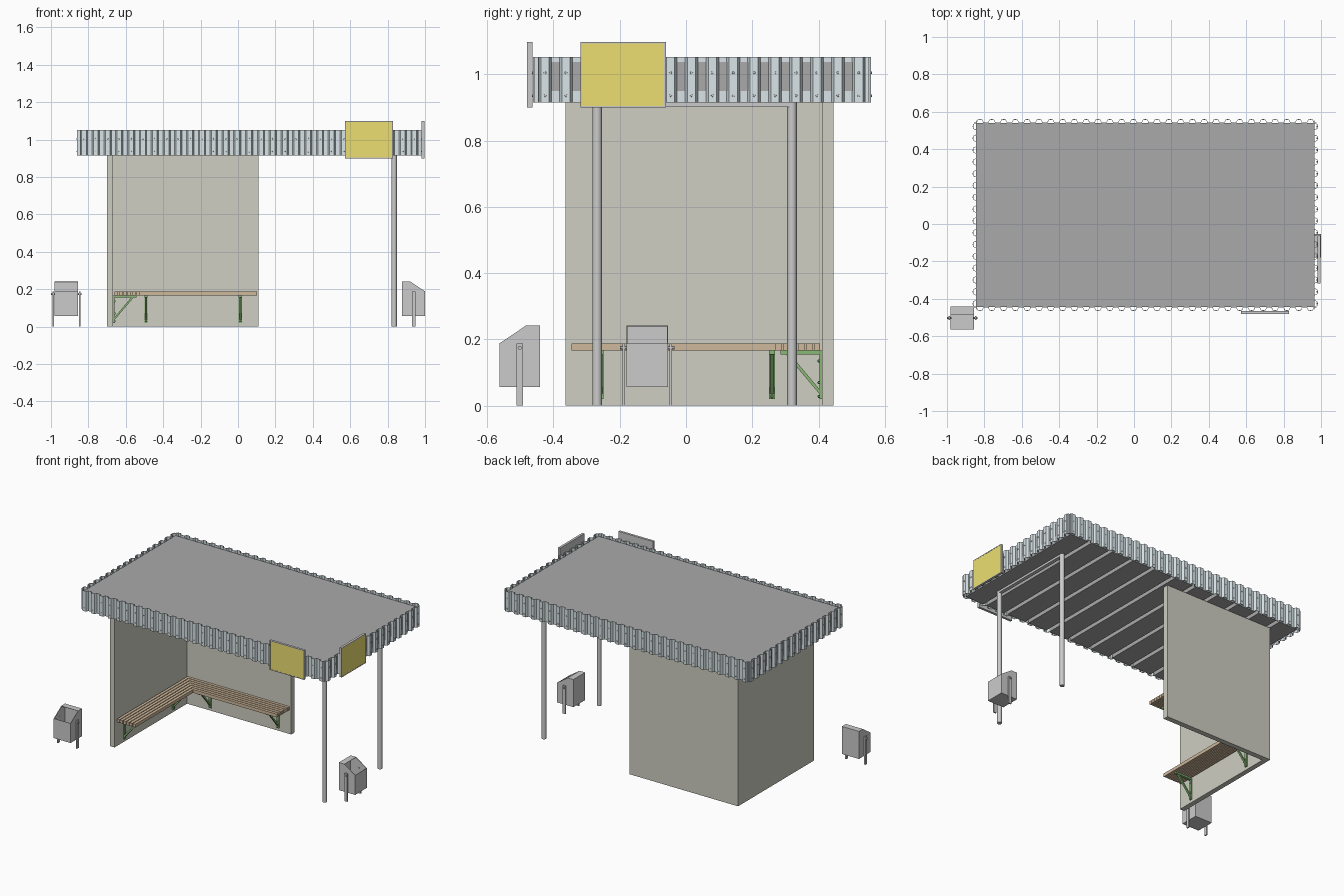
import bpy, bmesh, math
from mathutils import Matrix, Vector

if "Cube" in bpy.data.objects:
    bpy.data.objects.remove(bpy.data.objects["Cube"])


def mat(name, r, g, b):
    m = bpy.data.materials.new(name)
    m.diffuse_color = (r, g, b, 1)
    m.use_nodes = True
    m.node_tree.nodes["Principled BSDF"].inputs["Base Color"].default_value = m.diffuse_color
    return m


WALL = mat("wall_paint", 0.62, 0.62, 0.54)
ROOF = mat("roofing", 0.40, 0.40, 0.40)
SHEET = mat("blue_sheet", 0.70, 0.78, 0.81)
WOOD = mat("wood", 0.62, 0.48, 0.33)
GREEN = mat("green_steel", 0.25, 0.48, 0.18)
YELLOW = mat("yellow", 0.84, 0.74, 0.17)


def finish(bm, name, m=None, mw=Matrix()):
    bmesh.ops.recalc_face_normals(bm, faces=bm.faces[:])
    me = bpy.data.meshes.new(name)
    bm.to_mesh(me)
    bm.free()
    ob = bpy.data.objects.new(name, me)
    ob.matrix_world = mw
    bpy.context.collection.objects.link(ob)
    if m:
        me.materials.append(m)
    return ob


def add_box(bm, lo, hi):
    c = [(a + b) / 2 for a, b in zip(lo, hi)]
    s = [b - a for a, b in zip(lo, hi)]
    bmesh.ops.create_cube(bm, size=1, matrix=Matrix.Translation(c) @ Matrix.Diagonal((*s, 1)))


def boxes(name, items, m=None, mw=Matrix()):
    bm = bmesh.new()
    for lo, hi in items:
        add_box(bm, lo, hi)
    return finish(bm, name, m, mw)


def add_prism(bm, pts, vec):
    f = bm.faces.new([bm.verts.new(p) for p in pts])
    r = bmesh.ops.extrude_face_region(bm, geom=[f])
    bmesh.ops.translate(bm, vec=vec, verts=[v for v in r["geom"] if isinstance(v, bmesh.types.BMVert)])


def place(x, y, deg):
    return Matrix.Translation((x, y, 0)) @ Matrix.Rotation(math.radians(deg), 4, 'Z')


# L-shaped wall
bm = bmesh.new()
add_prism(bm, [(-.70, -.363, 0), (-.667, -.363, 0), (-.667, .41, 0), (.11, .41, 0),
               (.11, .445, 0), (-.70, .445, 0)], (0, 0, .917))
finish(bm, "walls", WALL)

# roof slab with ceiling panels split by narrow dark gaps
boxes("roof_slab", [((-.845, -.445, .95), (.965, .54, 1.037))], ROOF)
n, gap = 11, .026
step = 1.81 / n
boxes("ceiling_panels", [((-.845 + i * step + gap / 2, -.445, .916),
                          (-.845 + (i + 1) * step - gap / 2, .54, .952)) for i in range(n)], ROOF)


# corrugated fascia with rivets in the valleys
def fascia(name, length, count, mw):
    pitch, depth = length / count, .016
    prof = []
    for i in range(count):
        u = -length / 2 + i * pitch
        prof += [(u, depth), (u + .2 * pitch, depth), (u + .32 * pitch, 0),
                 (u + .68 * pitch, 0), (u + .8 * pitch, depth)]
    prof.append((length / 2, depth))
    bm = bmesh.new()
    lo = [bm.verts.new((u, v, .915)) for u, v in prof]
    hi = [bm.verts.new((u, v, 1.052)) for u, v in prof]
    for a in range(len(prof) - 1):
        bm.faces.new((lo[a], lo[a + 1], hi[a + 1], hi[a]))
    s = finish(bm, name, SHEET, mw).modifiers.new("thickness", 'SOLIDIFY')
    s.thickness, s.offset = .003, 0
    bm = bmesh.new()
    for i in range(count):
        for z in (.936, 1.005):
            m = Matrix.Translation((-length / 2 + (i + .5) * pitch, -.001, z)) @ Matrix.Rotation(math.pi / 2, 4, 'X')
            bmesh.ops.create_cone(bm, cap_ends=True, segments=8, radius1=.0045, radius2=.0035, depth=.006, matrix=m)
    finish(bm, name + "_rivets", None, mw)


fascia("front_fascia", 1.83, 29, place(.06, -.461, 0))
fascia("right_fascia", 1.01, 16, place(.979, .048, 90))
fascia("back_fascia", 1.83, 29, place(.06, .557, 180))
fascia("left_fascia", 1.01, 16, place(-.859, .048, 270))

# round posts and the beam across their tops
for name, y in (("front_post", -.268), ("back_post", .32)):
    bm = bmesh.new()
    bmesh.ops.create_cone(bm, cap_ends=True, segments=20, radius1=.0145, radius2=.0145, depth=.925,
                          matrix=Matrix.Translation((.835, y, .4625)))
    for f in bm.faces:
        f.smooth = len(f.verts) == 4
    finish(bm, name)
boxes("post_beam", [((.823, -.268, .902), (.847, .32, .93))])


# sign boards: grey tray frame, yellow face
def sign(name, mw):
    w, b = .129, .005
    boxes(name + "_frame", [((-w, .002, .9), (w, .016, 1.098)),
                            ((-w, 0, .9), (w, .004, .9 + b)), ((-w, 0, 1.098 - b), (w, .004, 1.098)),
                            ((-w, 0, .9), (-w + b, .004, 1.098)), ((w - b, 0, .9), (w, .004, 1.098))], None, mw)
    boxes(name + "_face", [((-w + b, .001, .9 + b), (w - b, .004, 1.098 - b))], YELLOW, mw)


sign("front_sign", place(.70, -.48, 0))
sign("right_sign", place(.997, -.19, 90))

# bench slats, mitred where the two runs meet in the corner
side, rear = bmesh.new(), bmesh.new()
ns, pitch, sw = 6, .0235, .0185
for i in range(ns):
    a = i * pitch
    b = a + sw
    X, Y = -.66, .405
    add_prism(side, [(X + a, -.346, .166), (X + b, -.346, .166), (X + b, Y - b, .166), (X + a, Y - a, .166)], (0, 0, .022))
    add_prism(rear, [(.102, Y - a, .166), (.102, Y - b, .166), (X + b, Y - b, .166), (X + a, Y - a, .166)], (0, 0, .022))
finish(side, "side_bench_slats", WOOD)
finish(rear, "rear_bench_slats", WOOD)


# triangular brackets: wall plate, seat bar, diagonal brace, bolts (wall at local y = 0)
def bracket(name, mw):
    h = .009
    bm = bmesh.new()
    add_box(bm, (-h, -.007, .02), (h, 0, .166))
    add_box(bm, (-h, -.125, .155), (h, 0, .166))
    add_prism(bm, [(-h * .7, -.110, .157), (-h * .7, -.097, .157), (-h * .7, -.004, .046), (-h * .7, -.004, .032)],
              (h * 1.4, 0, 0))
    for z in (.028, .07, .135):
        bmesh.ops.create_uvsphere(bm, u_segments=8, v_segments=6, radius=.005, matrix=Matrix.Translation((0, -.008, z)))
    finish(bm, name, GREEN, mw)


for i, x in enumerate((-.492, .013)):
    bracket(f"rear_bracket_{i + 1}", place(x, .41, 0))
for i, y in enumerate((-.258, .26)):
    bracket(f"side_bracket_{i + 1}", place(-.667, y, 90))


# litter bins: open sloped front, flat legs, pivot bolts
def litter_bin(name, mw):
    bm = bmesh.new()
    add_prism(bm, [(-.063, y, z) for y, z in ((-.061, .056), (.061, .056), (.061, .242), (.019, .242), (-.061, .188))],
              (.126, 0, 0))
    bmesh.ops.recalc_face_normals(bm, faces=bm.faces[:])
    bm.normal_update()
    mouth = [f for f in bm.faces if f.normal.y < -.2 and f.normal.z > .2]
    bmesh.ops.delete(bm, geom=mouth, context='FACES')
    s = finish(bm, name + "_body", None, mw).modifiers.new("thickness", 'SOLIDIFY')
    s.thickness, s.offset = .004, -1
    boxes(name + "_legs", [((k - .004, -.010, 0), (k + .004, .010, .188)) for k in (-.071, .071)], None, mw)
    bm = bmesh.new()
    for k in (-1, 1):
        m = Matrix.Translation((k * .070, 0, .175)) @ Matrix.Rotation(math.pi / 2, 4, 'Y')
        bmesh.ops.create_cone(bm, cap_ends=True, segments=10, radius1=.006, radius2=.006, depth=.024, matrix=m)
    finish(bm, name + "_bolts", None, mw)


litter_bin("left_bin", place(-.918, -.502, 0))
litter_bin("right_bin", place(.939, -.117, 90))
